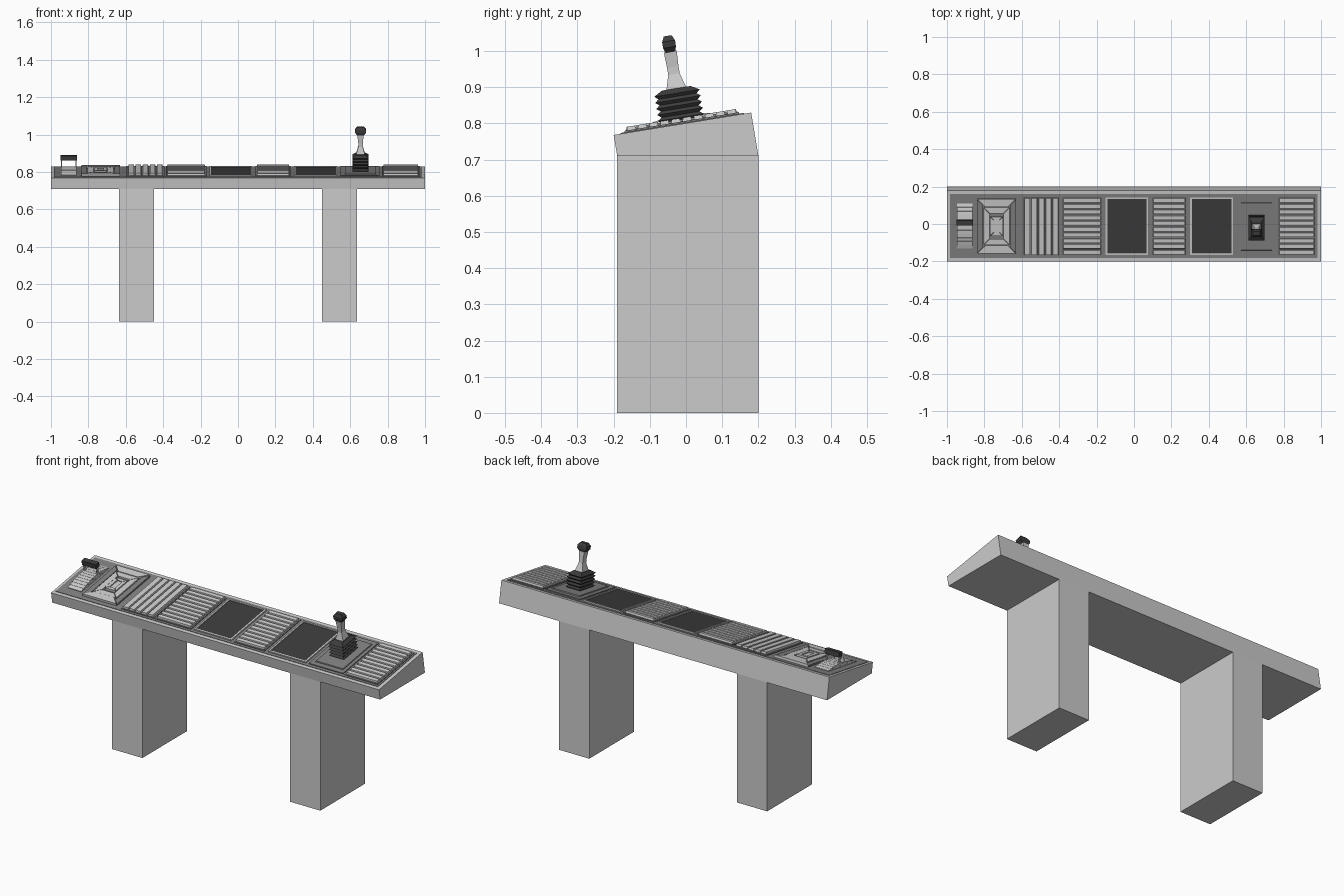
import bpy, bmesh, math
from mathutils import Matrix, Vector

if "Cube" in bpy.data.objects:
    bpy.data.objects.remove(bpy.data.objects["Cube"])

# sloped console surface: local x, y along the slope, z along its normal
SLOPE = Matrix.Translation((0, 0, 0.8)) @ Matrix.Rotation(math.atan(0.163), 4, 'X')


def colour(name, v):
    m = bpy.data.materials.new(name)
    m.diffuse_color = (v, v, v, 1)
    m.use_nodes = True
    m.node_tree.nodes["Principled BSDF"].inputs["Base Color"].default_value = m.diffuse_color
    return m


DARK = colour("dark_grey", 0.22)
BLACK = colour("black", 0.045)


def finish(name, bm, mat=None, matrix=SLOPE):
    bmesh.ops.recalc_face_normals(bm, faces=bm.faces)
    me = bpy.data.meshes.new(name)
    bm.to_mesh(me)
    bm.free()
    ob = bpy.data.objects.new(name, me)
    bpy.context.collection.objects.link(ob)
    ob.matrix_world = matrix
    if mat:
        me.materials.append(mat)
    return ob


def loft(bm, rings):
    """Skin closed rings of equal point count, capped at both ends."""
    vs = [[bm.verts.new(p) for p in r] for r in rings]
    n = len(vs[0])
    for a, b in zip(vs, vs[1:]):
        for i in range(n):
            bm.faces.new((a[i], a[(i + 1) % n], b[(i + 1) % n], b[i]))
    bm.faces.new(vs[0][::-1])
    bm.faces.new(vs[-1])


def rect(x0, x1, y0, y1, z):
    return [(x0, y0, z), (x1, y0, z), (x1, y1, z), (x0, y1, z)]


def block(bm, x0, x1, y0, y1, z0, z1, taper=0.0):
    t = taper
    loft(bm, [rect(x0, x1, y0, y1, z0), rect(x0 + t, x1 - t, y0 + t, y1 - t, z1)])


def box(name, dims, mat=None, taper=0.0, matrix=SLOPE):
    bm = bmesh.new()
    block(bm, *dims, taper)
    return finish(name, bm, mat, matrix)


def stack(name, cx, cy, sections, mat=None):
    """Rectangular sections (z, half width, half depth) up one axis."""
    bm = bmesh.new()
    loft(bm, [rect(cx - a, cx + a, cy - b, cy + b, z) for z, a, b in sections])
    return finish(name, bm, mat)


Y0, Y1 = -0.167, 0.145

# desk body with sloped top
bm = bmesh.new()
side = [(-0.19, 0.71), (0.2, 0.71), (0.18, 0.83), (-0.2, 0.768)]
loft(bm, [[(x, y, z) for y, z in side] for x in (-1, 1)])
finish("desk_body", bm, None, Matrix())

# two slab legs
for s, n in ((-1, "left"), (1, "right")):
    xs = sorted((s * 0.45, s * 0.635))
    box(n + "_leg", (*xs, -0.19, 0.2, 0, 0.71), matrix=Matrix())

# dark inlay covering the slope
box("inlay_panel", (-0.985, 0.98, -0.183, 0.163, -0.005, 0.003), DARK)


def slats(name, x0, x1, count, upright=False):
    box(name + "_tray", (x0 - 0.006, x1 + 0.006, Y0 - 0.004, Y1 + 0.004, 0, 0.007), DARK)
    bm = bmesh.new()
    a, b = (x0, x1) if upright else (Y0, Y1)
    step = (b - a) / count
    for i in range(count):
        lo, hi = a + i * step + 0.002, a + (i + 1) * step - 0.002
        span = (lo, hi, Y0, Y1) if upright else (x0, x1, lo, hi)
        block(bm, *span, 0.003, 0.017, 0.003)
    finish(name + "_keys", bm)


# key banks
slats("tall_key_bank", -0.59, -0.4, 5, True)
slats("left_key_bank", -0.38, -0.175, 10)
slats("centre_key_bank", 0.1, 0.275, 10)
slats("right_key_bank", 0.775, 0.965, 10)


# screens with thin raised frames
def screen(name, x0, x1):
    box(name + "_glass", (x0 + 0.005, x1 - 0.005, Y0 + 0.01, Y1 - 0.005, 0, 0.006), BLACK)
    bm = bmesh.new()
    t = 0.009
    block(bm, x0, x0 + t, Y0, Y1, 0, 0.01)
    block(bm, x1 - t, x1, Y0, Y1, 0, 0.01)
    block(bm, x0 + t, x1 - t, Y0, Y0 + t, 0, 0.01)
    block(bm, x0 + t, x1 - t, Y1 - t, Y1, 0, 0.01)
    finish(name + "_frame", bm)


screen("left_screen", -0.152, 0.075)
screen("right_screen", 0.3, 0.53)


# direction pad: mitred wedge keys in concentric rings
def wedge_ring(name, hx, hy, w, z, sides, mat=None):
    cx, cy = -0.735, -0.01
    g = 0.002
    bm = bmesh.new()
    outer = [(-hx, -hy), (hx, -hy), (hx, hy), (-hx, hy)]
    inner = [(-hx + w, -hy + w), (hx - w, -hy + w), (hx - w, hy - w), (-hx + w, hy - w)]
    for i in sides:
        j = (i + 1) % 4
        d = (Vector(outer[j]) - Vector(outer[i])).normalized() * g
        quad = [Vector(outer[i]) + d, Vector(outer[j]) - d,
                Vector(inner[j]) - d, Vector(inner[i]) + d]
        loft(bm, [[(cx + p.x, cy + p.y, h) for p in quad] for h in (0.002, z)])
    finish(name, bm, mat)


wedge_ring("pad_outer_keys", 0.105, 0.148, 0.043, 0.016, (0, 2))
wedge_ring("pad_side_keys", 0.105, 0.148, 0.03, 0.012, (1, 3), DARK)
wedge_ring("pad_middle_keys", 0.07, 0.102, 0.032, 0.014, range(4))
wedge_ring("pad_inner_keys", 0.034, 0.052, 0.018, 0.017, range(4))
box("pad_centre", (-0.75, -0.72, -0.044, 0.024, 0, 0.012), None)

# throttle: arched ribbed base, two arms and a grip
bm = bmesh.new()
N = 12
for i in range(N):
    y = [-0.132 + 0.245 * (i + k) / N for k in (0.03, 0.97)]
    top = [0.006 + 0.02 * (1 - ((v + 0.01) / 0.123) ** 2) for v in y]
    prof = [(y[0], 0.001), (y[1], 0.001), (y[1], top[1]), (y[0], top[0])]
    loft(bm, [[(x, v, h) for v, h in prof] for x in (-0.947, -0.863)])
finish("throttle_base", bm)
bm = bmesh.new()
for x in (-0.947, -0.87):
    block(bm, x, x + 0.007, 0.012, 0.026, 0.005, 0.066)
finish("throttle_arms", bm)
box("throttle_grip", (-0.949, -0.861, 0.006, 0.034, 0.06, 0.086), BLACK)

# joystick: stepped base, bellows boot, waisted stick, knob
JX, JY = 0.655, -0.011
box("joystick_base", (0.548, 0.757, Y0, Y1, 0, 0.008), DARK)
box("joystick_plinth", (0.57, 0.74, -0.142, 0.118, 0.006, 0.013), DARK, 0.003)
folds = []
for i in range(5):
    z = 0.01 + i * 0.017
    folds += [(z, 0.037, 0.053), (z + 0.0085, 0.044, 0.064)]
stack("joystick_boot", JX, JY, folds + [(0.1, 0.027, 0.04)], BLACK)
stack("joystick_stick", JX, JY, [(0.095, 0.024, 0.03), (0.108, 0.021, 0.025),
      (0.14, 0.012, 0.016), (0.16, 0.012, 0.016), (0.203, 0.017, 0.018)])
stack("joystick_knob", JX, JY, [(0.2, 0.016, 0.013), (0.215, 0.028, 0.018),
      (0.232, 0.029, 0.018), (0.247, 0.018, 0.011)], BLACK)
